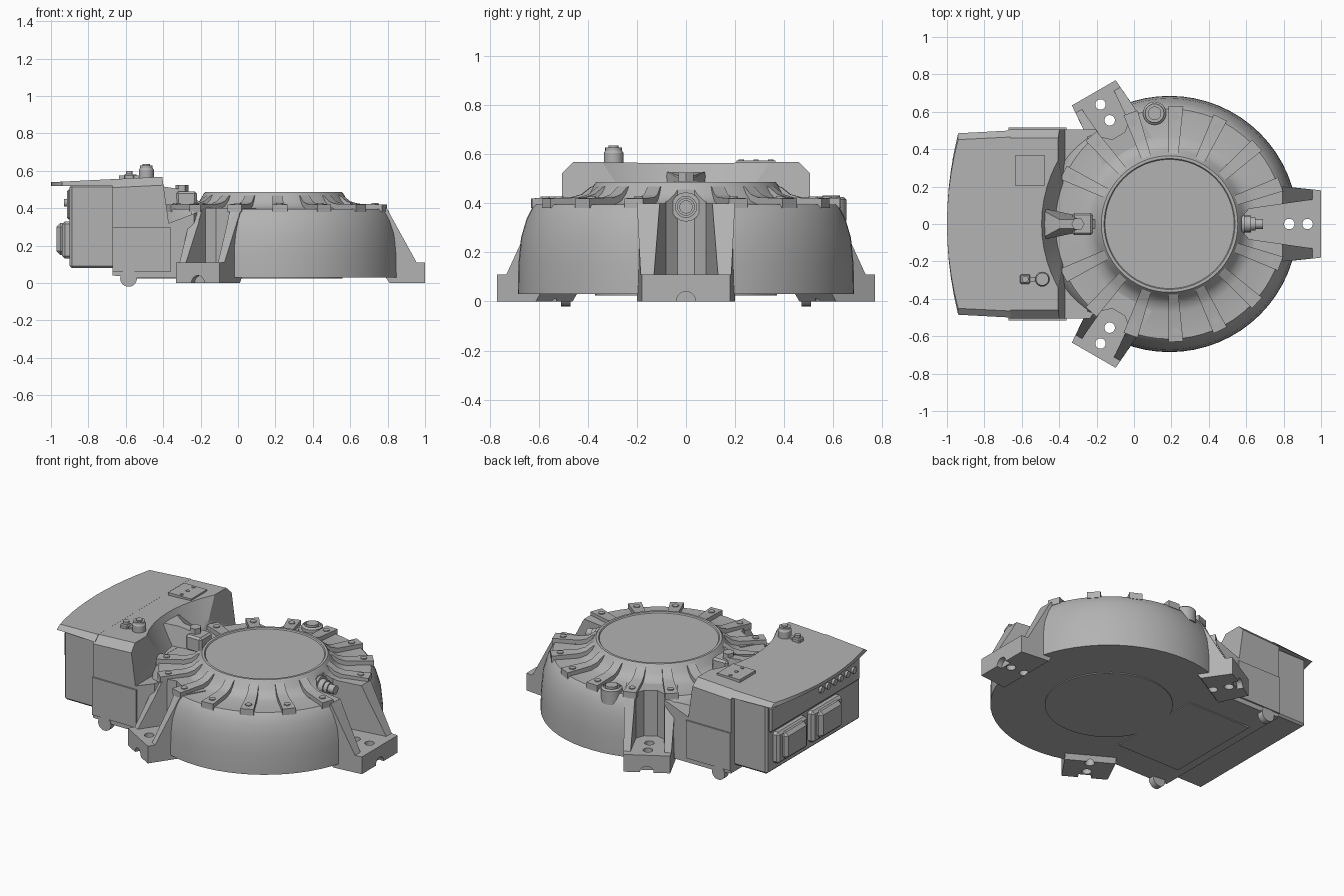
import bpy, bmesh, math
from mathutils import Matrix, Vector

if "Cube" in bpy.data.objects:
    bpy.data.objects.remove(bpy.data.objects["Cube"])

grey = bpy.data.materials.new("cast grey")
grey.use_nodes = True
COLOUR = (0.45, 0.45, 0.45, 1)
grey.diffuse_color = COLOUR
grey.node_tree.nodes["Principled BSDF"].inputs["Base Color"].default_value = COLOUR

HUB = Matrix.Translation((0.19, 0, 0))


def polar(degrees):
    return HUB @ Matrix.Rotation(math.radians(degrees), 4, "Z")


def finish(name, bm, matrix=None):
    bmesh.ops.recalc_face_normals(bm, faces=bm.faces)
    if matrix:
        bm.transform(matrix)
    mesh = bpy.data.meshes.new(name)
    bm.to_mesh(mesh)
    bm.free()
    mesh.materials.append(grey)
    obj = bpy.data.objects.new(name, mesh)
    bpy.context.collection.objects.link(obj)
    return obj


def prism(name, pts, axis, a, b, matrix=None, width=None, bevel=None, offset=0.02):
    """Extrude a 2D outline along y or z; width(x) scales y, bevel picks edges."""
    bm = bmesh.new()
    place = (lambda p, h: (p[0], h, p[1])) if axis == "y" else (lambda p, h: (p[0], p[1], h))
    face = bm.faces.new([bm.verts.new(place(p, a)) for p in pts])
    new = bmesh.ops.extrude_face_region(bm, geom=[face])["geom"]
    shift = Vector((0, b - a, 0)) if axis == "y" else Vector((0, 0, b - a))
    bmesh.ops.translate(bm, vec=shift, verts=[g for g in new if isinstance(g, bmesh.types.BMVert)])
    if width:
        for v in bm.verts:
            v.co.y *= width(v.co.x)
    if bevel:
        edges = [e for e in bm.edges if bevel(e)]
        bmesh.ops.bevel(bm, geom=edges, offset=offset, segments=1, affect="EDGES", profile=0.5)
    return finish(name, bm, matrix)


def box(name, x, y, z, bevel=0.0):
    pts = [(x[0], y[0]), (x[1], y[0]), (x[1], y[1]), (x[0], y[1])]
    return prism(name, pts, "z", *z, bevel=(lambda e: True) if bevel else None, offset=bevel)


def revolve(name, profile, matrix=None, steps=64):
    bm = bmesh.new()
    verts = [bm.verts.new((r, 0, z)) for r, z in profile]
    edges = [bm.edges.new(p) for p in zip(verts, verts[1:])]
    bmesh.ops.spin(bm, geom=verts + edges, axis=(0, 0, 1), cent=(0, 0, 0),
                   angle=math.tau, steps=steps)
    bmesh.ops.remove_doubles(bm, verts=bm.verts, dist=0.0002)
    return finish(name, bm, matrix)


def rod(name, r, z0, z1, matrix, steps=20):
    return revolve(name, [(0, z0), (r, z0), (r, z1), (0, z1)], matrix, steps)


def carve(obj, cutters):
    for c in cutters:
        m = obj.modifiers.new("cut", "BOOLEAN")
        m.operation, m.solver, m.object = "DIFFERENCE", "EXACT", c
    bpy.context.view_layer.update()
    done = obj.evaluated_get(bpy.context.evaluated_depsgraph_get())
    mesh = bpy.data.meshes.new_from_object(done)
    obj.modifiers.clear()
    obj.data = mesh


helpers = []

# Round housing with raised hub
housing = revolve("housing", [
    (0, .03), (.685, .03), (.683, .15), (.672, .26), (.65, .335), (.625, .385), (.615, .395),
    (.47, .395), (.425, .41), (.395, .44), (.375, .475), (.365, .487), (.35, .487),
    (.345, .48), (0, .48)], HUB)

# Mounting feet with gusset walls, open pockets and bolt holes
FOOT = [(.45, .03), (.6, .03), (.62, 0), (.81, 0), (.81, .11), (.765, .11), (.605, .4), (.45, .4)]
for label, angle, outer, tip, inner, start in (
        ("right", 0, .2, .18, (.075, .15), .385),
        ("back", 120, .15, .135, (.08, .11), .545),
        ("front", 240, .15, .135, (.08, .11), .545)):
    m = polar(angle)
    foot = prism(label + "_foot", FOOT, "y", -1, 1, m,
                 width=lambda x: outer + (tip - outer) * max(0, (x - .62) / .19))
    a, b = inner
    pocket = prism("pocket_cutter", [(start, -a), (.9, -b), (.9, b), (start, a)], "z", .11, .7, m,
                   bevel=lambda e: abs(e.verts[0].co.z - e.verts[1].co.z) > .1
                   and e.verts[0].co.x < .6, offset=.04)
    holes = [rod("hole_cutter", .028, -.1, .3, m @ Matrix.Translation((r, 0, 0)))
             for r in (.64, .738)]
    notch = rod("notch_cutter", .04, 0, .2, m @ Matrix.Translation((.775, 0, 0))
                @ Matrix.Rotation(math.pi / 2, 4, "Y"))
    carve(foot, [pocket, notch] + holes)
    carve(housing, [pocket] + holes)
    helpers += [pocket, notch] + holes

# Radial ribs with bolt heads around the hub
RIB = [(.36, .39), (.63, .38), (.63, .42), (.47, .424), (.425, .437), (.39, .465), (.36, .475)]
for side in (-1, 1):
    for i in range(7):
        m = polar(side * (19.7 + 22.4 * i))
        prism("rib", RIB, "y", -1, 1, m, width=lambda x: .026 + .05 * (x - .36))
        rod("rib_bolt", .019, .41, .427, m @ Matrix.Translation((.575, 0, 0)), 14)

# Main body of the control box, hollowed around the hub
BODY = [(-.67, .04), (-.55, .03), (-.2, .03), (-.2, .385), (-.37, .32), (-.405, .568), (-.67, .555)]
body = prism("control_body", BODY, "y", -.505, .505,
             bevel=lambda e: min(v.co.z for v in e.verts) > .55
             and e.verts[0].co.y * e.verts[1].co.y > 0, offset=.045)
clearance = revolve("clearance_cutter", [(0, .396), (.61, .396), (.635, .45), (.7, .6), (0, .6)], HUB)
foot_space = [prism("foot_space_cutter", [(.55, -.11), (.9, -.13), (.9, .2), (.55, .11)], "z",
                    .11, .7, polar(a), width=lambda x, s=s: s)
              for a, s in ((120, -1), (240, 1))]
carve(body, [clearance] + foot_space)
helpers += [clearance] + foot_space

# Rear box and overhanging lid with bowed edge
box("rear_box", (-.9, -.66), (-.47, .47), (.08, .525), .012)
box("rear_upper_frame", (-.915, -.7), (-.45, .45), (.34, .5), .01)
bow = [(-1 + .06 * (i / 5) ** 2, .485 * i / 5) for i in range(-5, 6)]
lid = prism("lid", [(-.66, -.5)] + bow + [(-.66, .5)], "z", .52, .555)
for v in lid.data.vertices:
    if v.co.z > .54:
        v.co.z = .539 + .05 * (v.co.x + 1)
        v.co.y *= .93

# Rear sockets and row of small ports
for y0, y1 in ((.11, .41), (-.24, .06)):
    box("socket_housing", (-.94, -.88), (y0, y1), (.13, .33), .015)
    box("socket_plug", (-.97, -.9), (y0 + .04, y1 - .04), (.15, .32), .02)
turn_x = Matrix.Rotation(-math.pi / 2, 4, "Y")
for i in range(6):
    rod("port", .02, 0, .025, Matrix.Translation((-.905, -.05 - .065 * i, .43)) @ turn_x, 12)

# Half-round bosses low on each side
for side in (-1, 1):
    m = Matrix.Translation((-.585, side * .47, .025)) @ Matrix.Rotation(-side * math.pi / 2, 4, "X")
    rod("side_boss", .045, 0, .04, m)
    box("side_strip", (-.67, -.36), sorted((side * .49, side * .515)), (.06, .3))

# Access plate with screws
box("access_plate", (-.635, -.475), (.205, .365), (.555, .575))
for x, y in ((-.555, .345), (-.555, .285), (-.555, .225)):
    rod("plate_screw", .011, .57, .579, Matrix.Translation((x, y, 0)), 12)

# Breather fittings on the lid
revolve("breather", [(0, .55), (.04, .55), (.04, .605), (.034, .615), (.034, .627),
                     (.02, .627), (.02, .635), (0, .635)], Matrix.Translation((-.49, -.295, 0)), 20)
box("valve_block", (-.61, -.555), (-.32, -.27), (.55, .582), .006)
rod("valve_stem", .018, .57, .6, Matrix.Translation((-.582, -.295, 0)), 12)
box("valve_link", (-.56, -.5), (-.307, -.283), (.555, .575))

# Bridge lug between the lid and the hub
prism("bridge_web", [(-.52, .39), (-.2, .39), (-.2, .43), (-.3, .5), (-.4, .51), (-.52, .535)],
      "y", -1, 1, width=lambda x: .025 if x > -.45 else .09)
box("bridge_lug", (-.33, -.22), (-.06, .06), (.39, .49), .012)
rod("bridge_bolt", .035, .48, .525, Matrix.Translation((-.3, 0, 0)), 6)

# Filler plug on the housing rim
revolve("filler_plug", [(0, .33), (.062, .33), (.062, .415), (.05, .425), (.05, .41),
                        (.036, .41), (.036, .432), (0, .432)], Matrix.Translation((.11, .592, 0)), 24)

# Stepped pipe fitting on the right of the hub
revolve("pipe_fitting", [(0, 0), (.06, 0), (.06, .04), (.045, .04), (.045, .075), (.036, .075),
                         (.036, .1), (.027, .1), (.027, .14), (0, .14)],
        Matrix.Translation((.55, 0, .385)) @ Matrix.Rotation(math.pi / 2, 4, "Y"), 16)

# Raised panels underneath
rod("base_disc", .37, .024, .035, HUB, 48)
box("base_panel", (-.6, -.15), (-.32, .32), (.024, .045))

for h in helpers:
    bpy.data.objects.remove(h)

# Smooth curved surfaces while keeping edges crisp
bpy.ops.object.select_all(action="DESELECT")
for o in bpy.context.collection.objects:
    if o.type == "MESH":
        o.select_set(True)
        bpy.context.view_layer.objects.active = o
bpy.ops.object.shade_smooth_by_angle(angle=math.radians(28))
